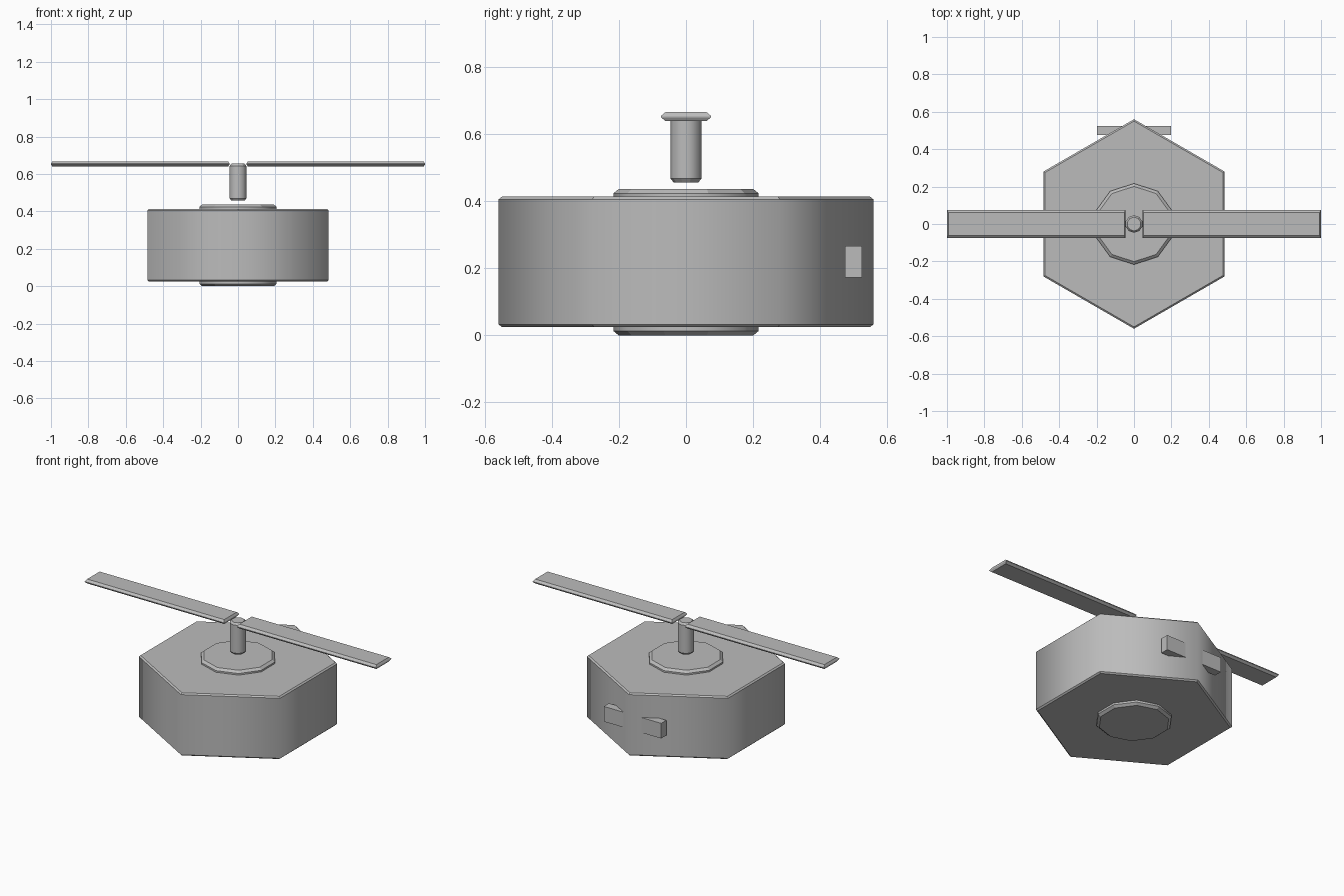
import bpy, bmesh
from math import cos, sin, pi

cube = bpy.data.objects.get("Cube")
if cube:
    bpy.data.objects.remove(cube, do_unlink=True)

grey = bpy.data.materials.new("plain_grey")
grey.use_nodes = True
colour = (0.5, 0.5, 0.5, 1)
grey.diffuse_color = colour
grey.node_tree.nodes["Principled BSDF"].inputs["Base Color"].default_value = colour


def add_object(name, bm):
    bmesh.ops.recalc_face_normals(bm, faces=bm.faces)
    mesh = bpy.data.meshes.new(name)
    bm.to_mesh(mesh)
    bm.free()
    mesh.materials.append(grey)
    obj = bpy.data.objects.new(name, mesh)
    bpy.context.collection.objects.link(obj)
    return obj


def prism(name, sides, radius, bottom, top, inset, drop):
    """Upright prism with chamfered rims and smoothly shaded walls."""
    bm = bmesh.new()
    profile = [(radius - inset, bottom), (radius, bottom + drop),
               (radius, top - drop), (radius - inset, top)]
    rings = []
    for r, z in profile:
        angles = [pi / 2 + 2 * pi * i / sides for i in range(sides)]
        rings.append([bm.verts.new((r * cos(a), r * sin(a), z)) for a in angles])
    for level, (low, high) in enumerate(zip(rings, rings[1:])):
        for i in range(sides):
            j = (i + 1) % sides
            face = bm.faces.new((low[i], low[j], high[j], high[i]))
            face.smooth = level == 1
    bm.faces.new(rings[0])
    bm.faces.new(rings[-1])
    return add_object(name, bm)


def box(name, low, high):
    bm = bmesh.new()
    bmesh.ops.create_cube(bm, size=1)
    for v in bm.verts:
        v.co = [(a + b) / 2 + c * (b - a) for a, b, c in zip(low, high, v.co)]
    return add_object(name, bm)


# Six-sided body, the disc through its middle and the raised shaft
prism("body", 6, 0.56, 0.025, 0.414, 0.01, 0.008)
prism("hub_disc", 10, 0.217, 0, 0.437, 0.016, 0.013)
prism("rotor_shaft", 10, 0.047, 0.457, 0.655, 0.01, 0.012)

# Crossbar poking out of both rear walls
box("rear_crossbar", (-0.197, 0.475, 0.173), (0.197, 0.525, 0.267))

# Two flat blades with chamfered edges
for side, sign in (("left", 1), ("right", -1)):
    x_low, x_high = sorted((sign * 0.045, sign * 1.0))
    bm = bmesh.new()
    rings = []
    for z, inset in ((0.64, 0.014), (0.651, 0), (0.655, 0), (0.667, 0.014)):
        x0, x1, y = x_low + inset / 2, x_high - inset / 2, 0.075 - inset
        corners = ((x0, -y), (x1, -y), (x1, y), (x0, y))
        rings.append([bm.verts.new((cx, cy, z)) for cx, cy in corners])
    for low, high in zip(rings, rings[1:]):
        for i in range(4):
            j = (i + 1) % 4
            bm.faces.new((low[i], low[j], high[j], high[i]))
    bm.faces.new(rings[0])
    bm.faces.new(rings[-1])
    add_object(side + "_blade", bm)
